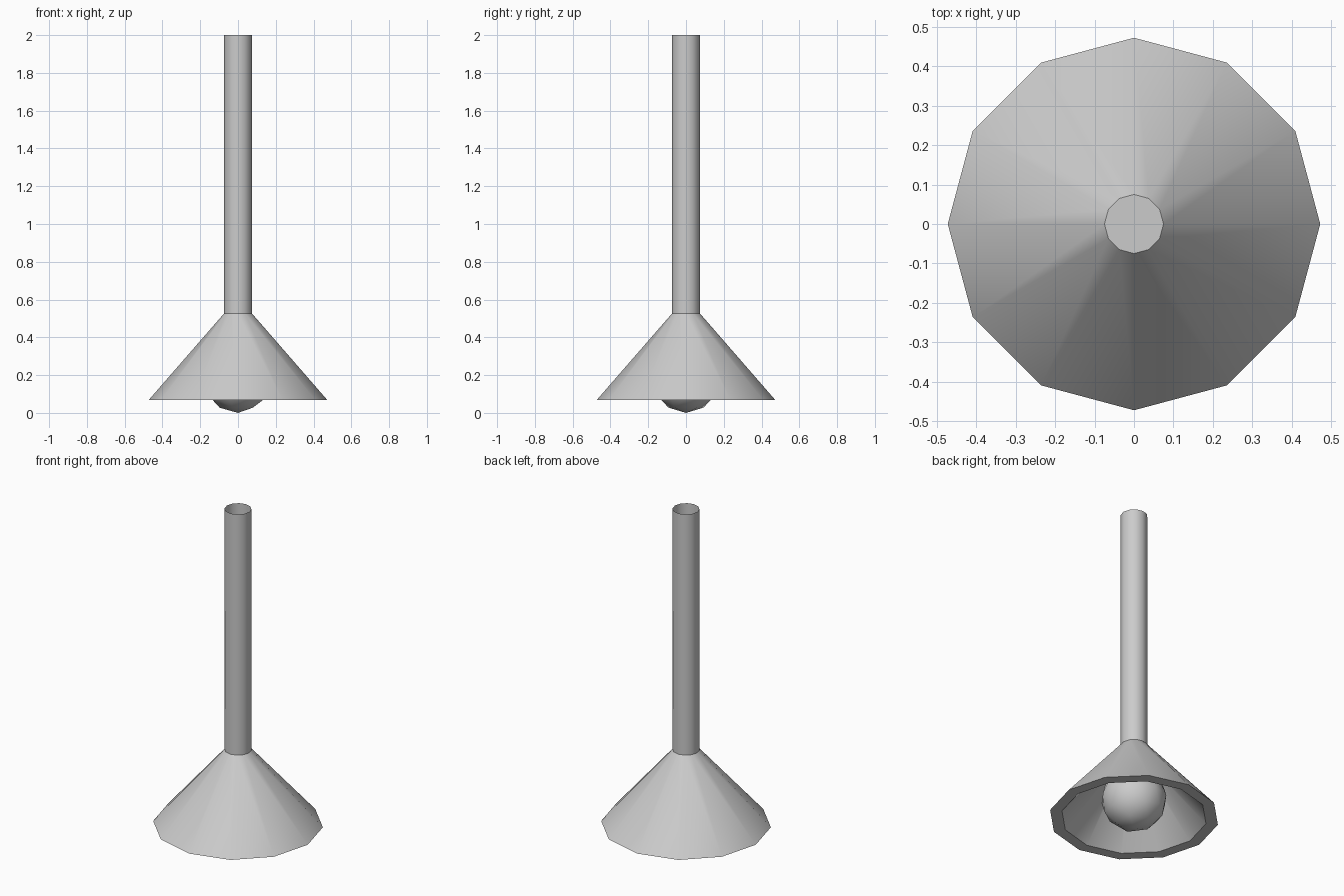
import bpy, bmesh, math

if "Cube" in bpy.data.objects:
    bpy.data.objects.remove(bpy.data.objects["Cube"])

SIDES = 12


def finish(name, bm, smooth_angle):
    mesh = bpy.data.meshes.new(name)
    bm.to_mesh(mesh)
    bm.free()
    obj = bpy.data.objects.new(name, mesh)
    bpy.context.collection.objects.link(obj)
    bpy.ops.object.select_all(action='DESELECT')
    obj.select_set(True)
    bpy.context.view_layer.objects.active = obj
    bpy.ops.object.shade_smooth_by_angle(angle=math.radians(smooth_angle))
    return obj


def lathe(name, profile, caps=()):
    """Revolve (radius, z) points; caps lists profile indices to close with a disc."""
    bm = bmesh.new()
    rings = [[bm.verts.new((r * math.cos(math.tau * i / SIDES),
                            r * math.sin(math.tau * i / SIDES), z))
              for i in range(SIDES)] for r, z in profile]
    for a, b in zip(rings, rings[1:]):
        for i in range(SIDES):
            j = (i + 1) % SIDES
            bm.faces.new((a[i], a[j], b[j], b[i]))
    for c in caps:
        bm.faces.new(rings[c])
    bmesh.ops.recalc_face_normals(bm, faces=bm.faces)
    return finish(name, bm, 35)


# Hanging stem: tube open at the top
lathe("stem", [(0.075, 0.525), (0.075, 2.0)])

# Thick conical shade: outer wall, flat rim, inner wall, closed tops
lathe("shade", [(0.075, 0.525), (0.473, 0.068), (0.406, 0.068), (0.052, 0.475)],
      caps=(0, 3))

# Low-poly bulb
bm = bmesh.new()
bmesh.ops.create_icosphere(bm, subdivisions=2, radius=0.185)
bmesh.ops.translate(bm, verts=bm.verts, vec=(0, 0, 0.185))
finish("bulb", bm, 40)
